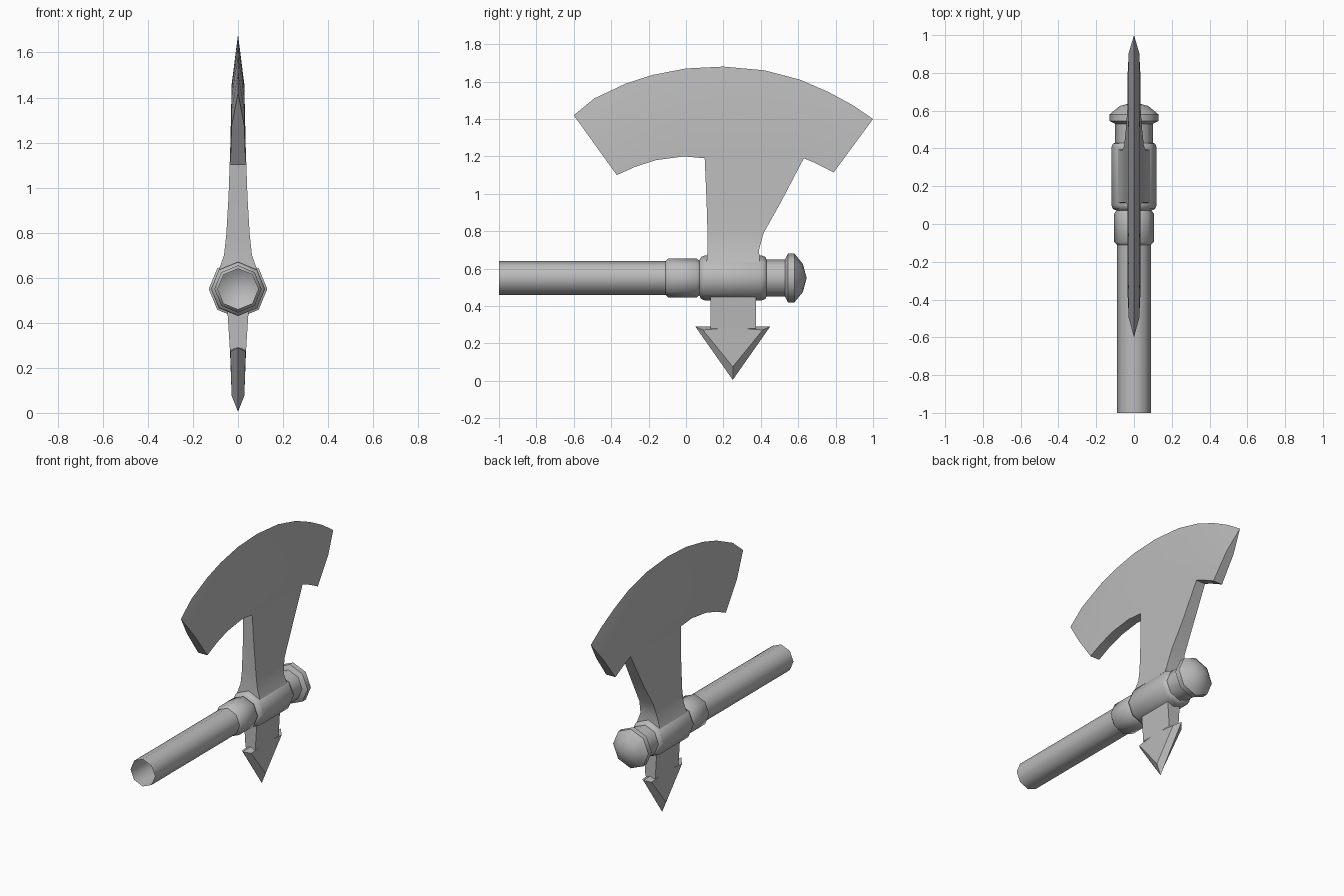
import bpy, bmesh
from math import sin, cos, pi, radians

cube = bpy.data.objects.get("Cube")
if cube:
    bpy.data.objects.remove(cube)

steel = bpy.data.materials.new("plain grey")
steel.use_nodes = True
GREY = (0.5, 0.5, 0.5, 1)
steel.diffuse_color = GREY
steel.node_tree.nodes["Principled BSDF"].inputs["Base Color"].default_value = GREY


def finish(name, bm, angle=32):
    bmesh.ops.remove_doubles(bm, verts=bm.verts, dist=0.0005)
    bmesh.ops.recalc_face_normals(bm, faces=bm.faces)
    mesh = bpy.data.meshes.new(name)
    bm.to_mesh(mesh)
    bm.free()
    mesh.materials.append(steel)
    ob = bpy.data.objects.new(name, mesh)
    bpy.context.collection.objects.link(ob)
    bpy.ops.object.select_all(action='DESELECT')
    ob.select_set(True)
    bpy.context.view_layer.objects.active = ob
    bpy.ops.object.shade_smooth_by_angle(angle=radians(angle))
    return ob


def bridge(bm, a, b, closed=True):
    n = len(a)
    for i in range(n if closed else n - 1):
        j = (i + 1) % n
        bm.faces.new((a[i], a[j], b[j], b[i]))


AXIS_Z, SIDES = 0.55, 8


def lathe(name, profile, tip=None):
    """Eight-sided turned part along y, from (y, radius) pairs."""
    bm = bmesh.new()
    rings = [[bm.verts.new((r * cos(2 * pi * k / SIDES), y, AXIS_Z + r * sin(2 * pi * k / SIDES)))
              for k in range(SIDES)] for y, r in profile]
    for a, b in zip(rings, rings[1:]):
        bridge(bm, a, b)
    if tip is not None:
        apex = bm.verts.new((0, tip, AXIS_Z))
        for k in range(SIDES):
            bm.faces.new((rings[-1][k], rings[-1][(k + 1) % SIDES], apex))
    return finish(name, bm, 47)


def stem(name, levels):
    """Open rectangular loft from (z, y front, y back, half thickness)."""
    bm = bmesh.new()
    rings = [[bm.verts.new(p) for p in ((-h, f, z), (h, f, z), (h, b, z), (-h, b, z))]
             for z, f, b, h in levels]
    for a, b in zip(rings, rings[1:]):
        bridge(bm, a, b)
    return finish(name, bm)


# Hollow handle, collar, sleeve and end knob
lathe("handle", [(-1, .09), (.08, .09)])
lathe("collar", [(-.11, .09), (-.095, .105), (.055, .105), (.075, .09)])
lathe("sleeve", [(.07, .09), (.08, .112), (.1, .12), (.405, .12), (.425, .112), (.43, .1)])
lathe("knob", [(.42, .1), (.53, .1), (.545, .13), (.58, .13), (.625, .075)], tip=.645)

# Blade: sharp outer arc, thick inner arc
outer = [(-.6, 1.42), (-.49, 1.51), (-.32, 1.59), (-.18, 1.635), (0, 1.67), (.2, 1.68),
         (.42, 1.66), (.61, 1.61), (.76, 1.545), (.89, 1.475), (1, 1.4)]
inner = [(-.37, 1.1), (-.27, 1.145), (-.16, 1.18), (-.01, 1.2), (.1, 1.19), (.27, 1.19),
         (.45, 1.19), (.63, 1.19), (.69, 1.165), (.74, 1.14), (.79, 1.115)]
bm = bmesh.new()
rim = [bm.verts.new((0, y, z)) for y, z in outer]
rows = {}
for s in (-1, 1):
    mid = [bm.verts.new((s * .028, a[0] + (b[0] - a[0]) * .45, a[1] + (b[1] - a[1]) * .45))
           for a, b in zip(outer, inner)]
    low = [bm.verts.new((s * .034, y, z)) for y, z in inner]
    bridge(bm, rim, mid, False)
    bridge(bm, mid, low, False)
    rows[s] = (mid, low)
for i in range(len(inner) - 1):
    if not 4 <= i < 7:  # left open where the neck joins
        l, r = rows[-1][1], rows[1][1]
        bm.faces.new((l[i], l[i + 1], r[i + 1], r[i]))
for e in (0, -1):
    bm.faces.new((rim[e], rows[1][0][e], rows[1][1][e], rows[-1][1][e], rows[-1][0][e]))
finish("blade", bm)

# Neck flaring into the sleeve, and spike stem below
stem("blade_neck", [(.635, .11, .395, .085), (.7, .115, .39, .062), (.79, .115, .415, .052),
                    (.96, .11, .51, .042), (1.19, .1, .63, .034)])
stem("spike_stem", [(.28, .13, .375, .036), (.455, .13, .375, .047)])

# Barbed spike with bevelled rim
bm = bmesh.new()
edge = [bm.verts.new((0, y, z)) for y, z in ((.05, .29), (.25, .29), (.45, .29), (.25, .005))]
for s in (-1, 1):
    side = [bm.verts.new((s * h, y, z)) for h, y, z in
            ((.034, .09, .272), (.036, .25, .285), (.034, .41, .272), (.028, .25, .075))]
    bridge(bm, edge, side)
    bm.faces.new((side[0], side[1], side[3]))
    bm.faces.new((side[1], side[2], side[3]))
finish("spike", bm)
